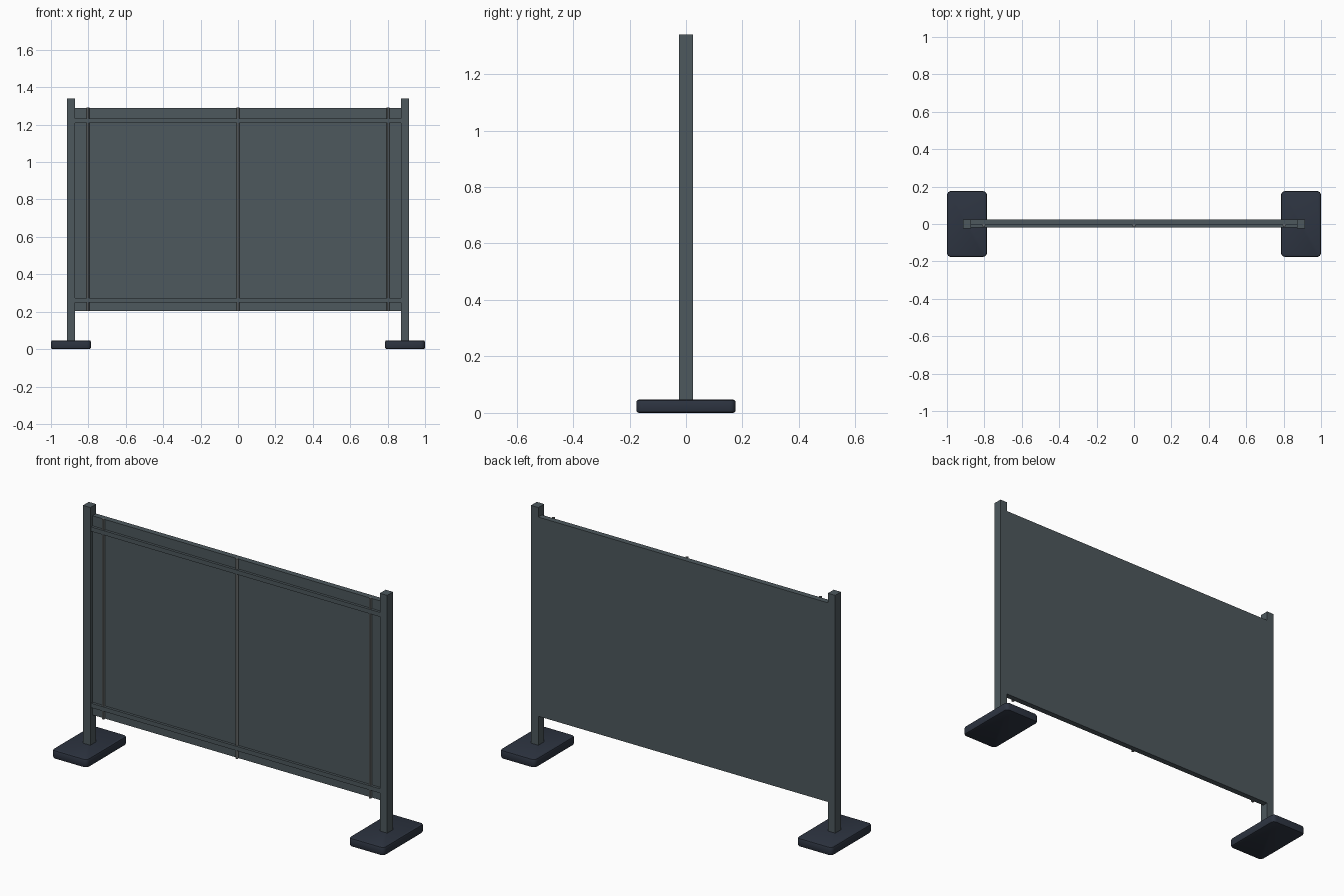
import bpy
import bmesh
from mathutils import Matrix, Vector

old = bpy.data.objects.get("Cube")
if old:
    bpy.data.objects.remove(old, do_unlink=True)


def make_material(name, rgb):
    mat = bpy.data.materials.new(name)
    color = (*rgb, 1.0)
    mat.diffuse_color = color
    mat.use_nodes = True
    bsdf = next(n for n in mat.node_tree.nodes if n.type == "BSDF_PRINCIPLED")
    bsdf.inputs["Base Color"].default_value = color
    return mat


STEEL = make_material("slate_steel", (0.075, 0.098, 0.110))
RUBBER = make_material("dark_navy_rubber", (0.026, 0.034, 0.052))
GREY = make_material("grey_metal", (0.15, 0.16, 0.16))


def finish(bm, name, mat):
    mesh = bpy.data.meshes.new(name)
    bm.to_mesh(mesh)
    bm.free()
    mesh.materials.append(mat)
    obj = bpy.data.objects.new(name, mesh)
    bpy.context.collection.objects.link(obj)
    return obj


def new_box(low, high):
    low, high = Vector(low), Vector(high)
    bm = bmesh.new()
    bmesh.ops.create_cube(bm, size=1, matrix=Matrix.Translation((low + high) / 2)
                          @ Matrix.Diagonal((*(high - low), 1)))
    return bm


def box(name, low, high, mat):
    return finish(new_box(low, high), name, mat)


def foot(name, x):
    """Slab with rounded corners and softened rims."""
    bm = new_box((x - 0.107, -0.176, 0), (x + 0.107, 0.176, 0.047))
    upright = [e for e in bm.edges
               if abs(e.verts[0].co.z - e.verts[1].co.z) > 0.01]
    bmesh.ops.bevel(bm, geom=upright, offset=0.022, segments=4,
                    profile=0.5, affect="EDGES")
    rims = [e for e in bm.edges
            if abs(e.verts[0].co.z - e.verts[1].co.z) < 0.001]
    bmesh.ops.bevel(bm, geom=rims, offset=0.009, segments=2,
                    profile=0.5, affect="EDGES")
    return finish(bm, name, RUBBER)


def rod(name, x):
    bm = bmesh.new()
    bmesh.ops.create_cone(bm, cap_ends=True, segments=12, radius1=0.008,
                          radius2=0.008, depth=1.088,
                          matrix=Matrix.Translation((x, -0.009, 0.747)))
    return finish(bm, name, GREY)


# Posts standing on weighted feet
for side, sign in (("left", 1), ("right", -1)):
    x = sign * 0.893
    box(side + "_post", (x - 0.022, -0.025, 0.04), (x + 0.022, 0.025, 1.34), STEEL)
    foot(side + "_foot", x)

# Solid screen set flush with the back of the posts
box("screen_panel", (-0.872, -0.006, 0.205), (0.872, 0.025, 1.288), STEEL)

# Horizontal rails across the front
for name, z in (("lower_rail", 0.262), ("upper_rail", 1.221)):
    box(name, (-0.872, -0.02, z - 0.012), (0.872, -0.005, z + 0.012), STEEL)

# Upright rods behind the rails
for name, x in (("left_rod", 0.803), ("middle_rod", 0), ("right_rod", -0.803)):
    rod(name, x)

# Smooth the rounded parts
bpy.ops.object.select_all(action="DESELECT")
for obj in bpy.context.collection.objects:
    if obj.name.endswith(("_foot", "_rod")):
        obj.select_set(True)
        bpy.context.view_layer.objects.active = obj
bpy.ops.object.shade_smooth_by_angle()
